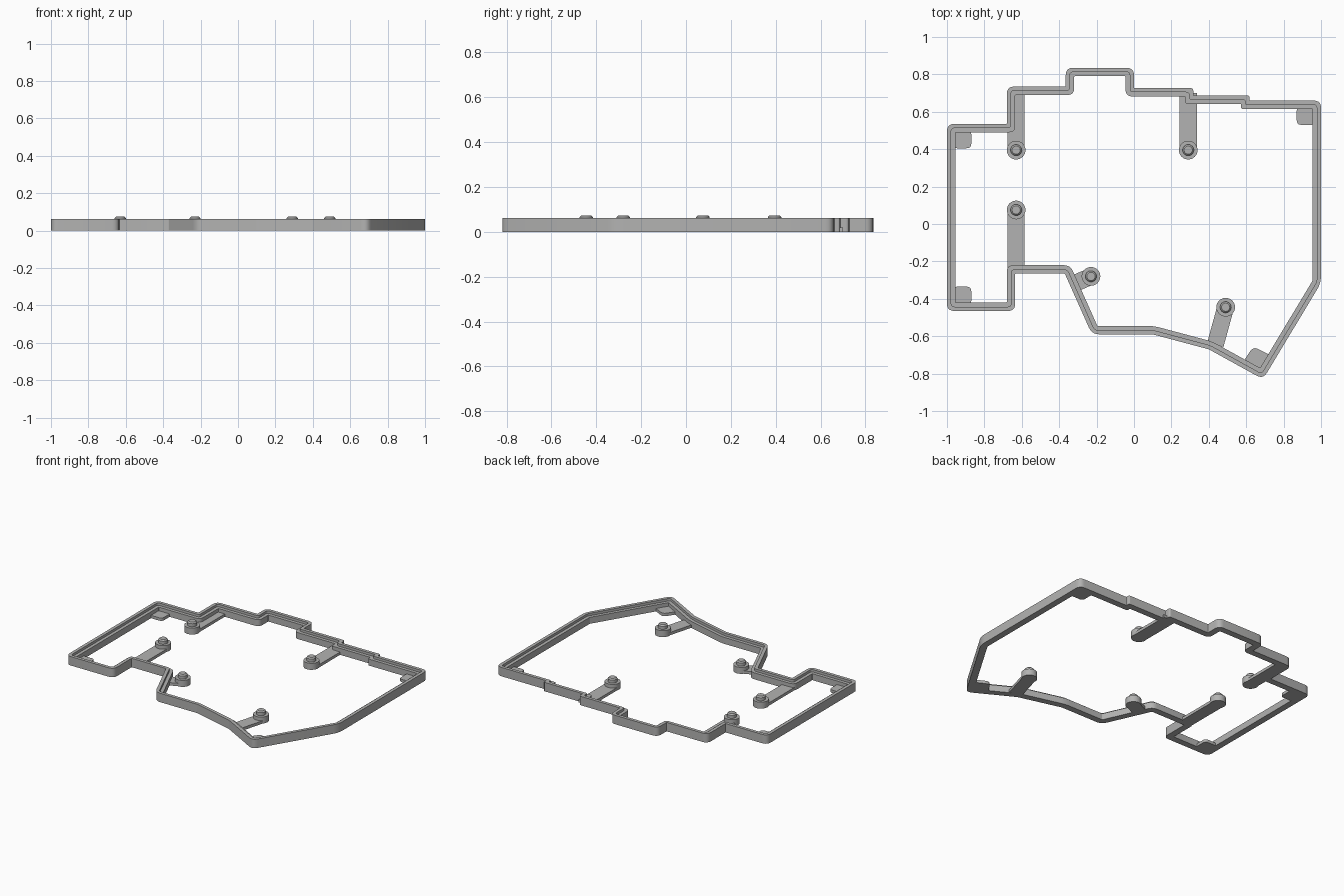
import bpy, bmesh
from math import atan2
from mathutils import Vector, Matrix

cube = bpy.data.objects.get("Cube")
if cube:
    bpy.data.objects.remove(cube)

grey = bpy.data.materials.new("warm grey plastic")
grey.use_nodes = True
colour = (0.45, 0.45, 0.445, 1)
grey.diffuse_color = colour
grey.node_tree.nodes["Principled BSDF"].inputs["Base Color"].default_value = colour

WALL, TOP, LEDGE, PAD = 0.045, 0.062, 0.045, 0.02

# Sharp outer outline, clockwise from the back right corner of the frame
OUTLINE = [Vector(p) for p in [
    (-1, .535), (-.68, .535), (-.68, .735), (-.365, .735), (-.365, .835),
    (0, .835), (0, .727), (.317, .727), (.317, .687), (.617, .687),
    (.617, .66), (1, .66), (1, -.315), (.69, -.83), (.4, -.67),
    (.1, -.59), (-.225, -.59), (-.37, -.265), (-.635, -.265),
    (-.635, -.465), (-1, -.465)]]


def finish(bm, name):
    bmesh.ops.recalc_face_normals(bm, faces=bm.faces)
    mesh = bpy.data.meshes.new(name)
    bm.to_mesh(mesh)
    bm.free()
    mesh.materials.append(grey)
    obj = bpy.data.objects.new(name, mesh)
    bpy.context.collection.objects.link(obj)
    bpy.ops.object.select_all(action='DESELECT')
    obj.select_set(True)
    bpy.context.view_layer.objects.active = obj
    bpy.ops.object.shade_smooth_by_angle(angle=0.5)
    return obj


def neighbours(pts):
    n = len(pts)
    return [(pts[i - 1], pts[i], pts[(i + 1) % n]) for i in range(n)]


def turn(a, b, c):
    return (b - a).cross(c - b)


def inset(pts, d):
    """Mitred inward offset of a clockwise outline."""
    out = []
    for a, b, c in neighbours(pts):
        u, v = (b - a).normalized(), (c - b).normalized()
        n1, n2 = Vector((u.y, -u.x)), Vector((v.y, -v.x))
        out.append(b + (n1 + n2) * d / (1 + n1.dot(n2)))
    return out


def rounded(pts, convex, reflex, steps=5):
    """Round every corner; each corner gives the same number of points."""
    out = []
    for a, b, c in neighbours(pts):
        r = convex if turn(a, b, c) < 0 else reflex
        d = min(r, .4 * (a - b).length, .4 * (c - b).length)
        p, q = b + (a - b).normalized() * d, b + (c - b).normalized() * d
        for i in range(steps + 1):
            t = i / steps
            out.append(p * (1 - t) ** 2 + b * 2 * t * (1 - t) + q * t * t)
    return out


def extrude_outline(name, pts, height):
    bm = bmesh.new()
    face = bm.faces.new([bm.verts.new((p.x, p.y, 0)) for p in pts])
    ext = bmesh.ops.extrude_face_region(bm, geom=[face])["geom"]
    bmesh.ops.translate(bm, vec=(0, 0, height),
                        verts=[g for g in ext if isinstance(g, bmesh.types.BMVert)])
    return finish(bm, name)


# Frame wall with an inner ledge: sweep a stepped section around the outline
bm = bmesh.new()
rings = []
for depth, z in [(0, 0), (0, TOP), (WALL / 2, TOP), (WALL / 2, LEDGE),
                 (WALL, LEDGE), (WALL, 0)]:
    pts = rounded(inset(OUTLINE, depth), max(.04 - depth, .004), .004 + depth * .7)
    rings.append([bm.verts.new((p.x, p.y, z)) for p in pts])
for r, s in zip(rings, rings[1:] + rings[:1]):
    for i in range(len(r)):
        bm.faces.new((r[i - 1], r[i], s[i], s[i - 1]))
finish(bm, "frame_wall")

# Support pads in the corners
for name, x, y, sx, sy in [("back_right", -.97, .505, .1, -.1),
                           ("front_right", -.97, -.435, .1, .1),
                           ("back_left", .97, .63, -.1, -.1)]:
    pts = [Vector(p) for p in [(x, y), (x + sx, y), (x + sx, y + sy), (x, y + sy)]]
    if sx * sy > 0:
        pts.reverse()
    extrude_outline(name + "_corner_pad", rounded(pts, .025, .025), PAD)
tip = [Vector(p) for p in [(.68, -.80), (.575, -.75), (.638, -.655), (.745, -.71)]]
extrude_outline("front_corner_pad", rounded(tip, .03, .03), PAD)

# Standoffs: thin arm from the wall, round boss and chamfered locating peg
BOSSES = [("back_right", (-.63, .395), (-.63, .71), .045),
          ("back_left", (.29, .395), (.29, .7), .048),
          ("middle_right", (-.63, .075), (-.63, -.235), .045),
          ("front_right", (-.23, -.28), (-.315, -.317), .045),
          ("front_left", (.49, -.445), (.435, -.645), .045)]
for name, centre, root, half in BOSSES:
    c, e = Vector(centre), Vector(root)
    u = (e - c).normalized() * half
    side = Vector((-u.y, u.x))
    extrude_outline(name + "_arm", [c + side, e + side, e - side, c - side], PAD)
    bm = bmesh.new()
    for r1, r2, z0, z1 in [(.05, .05, 0, LEDGE), (.03, .03, LEDGE, .066),
                           (.03, .022, .066, .074)]:
        bmesh.ops.create_cone(bm, cap_ends=True, segments=32, radius1=r1, radius2=r2,
                              depth=z1 - z0,
                              matrix=Matrix.Translation((c.x, c.y, (z0 + z1) / 2)))
    finish(bm, name + "_boss")
